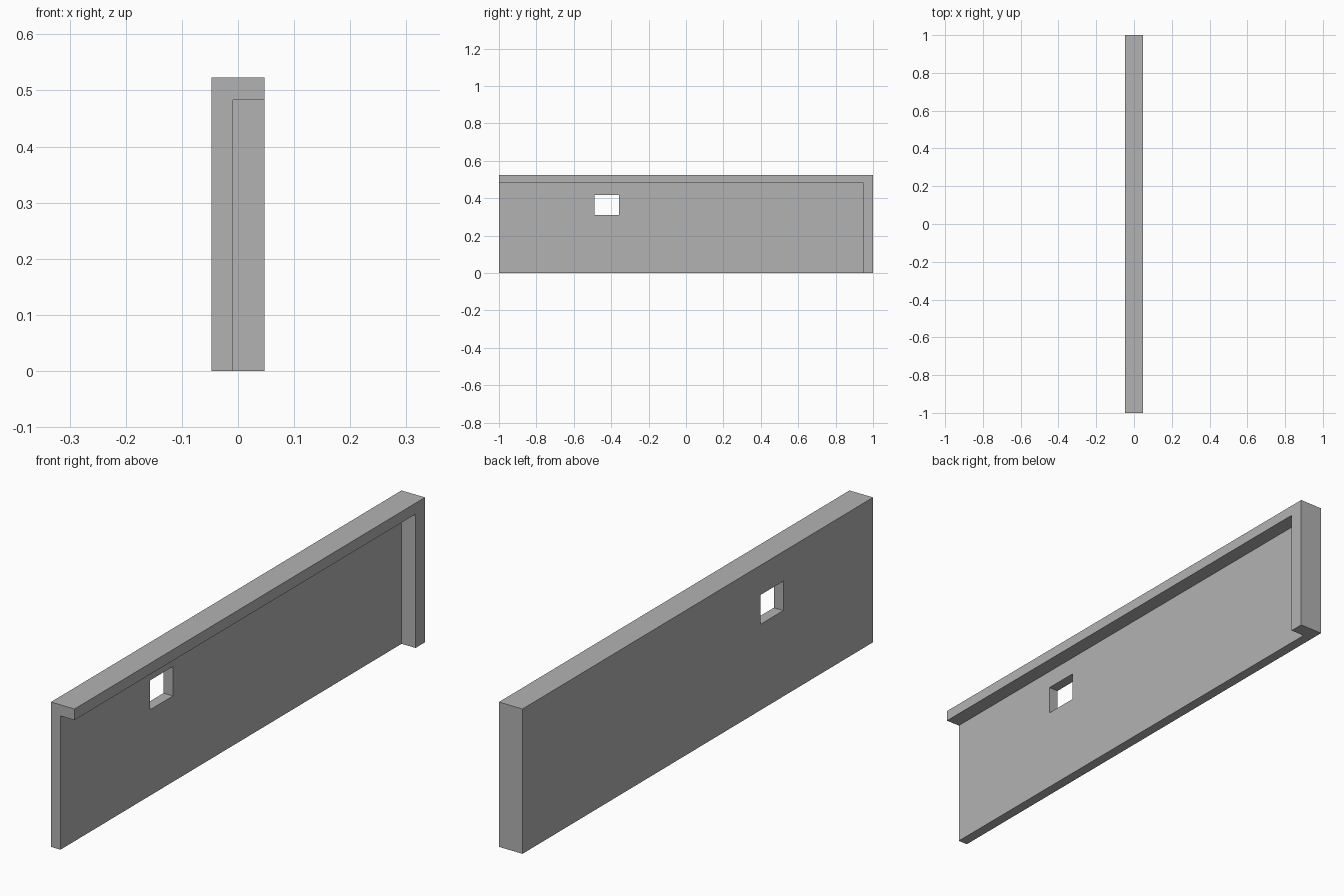
import bpy
import bmesh
from mathutils import Vector

cube = bpy.data.objects.get("Cube")
if cube:
    bpy.data.objects.remove(cube, do_unlink=True)

# Overall size and key positions
HALF_X, HALF_Y, HEIGHT = 0.047, 1.0, 0.523
SLAB_X = -0.009      # inner face of the thin slab
LIP_Z = 0.483        # underside of the top lip
LIP_Y = 0.946        # inner face of the end lip
OVER = 0.1           # cutter overshoot

grey = bpy.data.materials.new("plain_grey")
grey.use_nodes = True
colour = (0.448, 0.448, 0.448, 1.0)
grey.diffuse_color = colour
grey.node_tree.nodes["Principled BSDF"].inputs["Base Color"].default_value = colour


def box(name, low, high):
    """Make a box object spanning two opposite corners."""
    low, high = Vector(low), Vector(high)
    bm = bmesh.new()
    bmesh.ops.create_cube(bm, size=1.0)
    bmesh.ops.scale(bm, vec=high - low, verts=bm.verts)
    bmesh.ops.translate(bm, vec=(low + high) / 2, verts=bm.verts)
    mesh = bpy.data.meshes.new(name)
    bm.to_mesh(mesh)
    bm.free()
    mesh.materials.append(grey)
    obj = bpy.data.objects.new(name, mesh)
    bpy.context.collection.objects.link(obj)
    return obj


def cut(target, cutter):
    """Subtract the cutter from the target, then discard the cutter."""
    cutter.hide_render = True
    mod = target.modifiers.new(cutter.name, "BOOLEAN")
    mod.operation = "DIFFERENCE"
    mod.solver = "EXACT"
    mod.object = cutter
    bpy.context.view_layer.objects.active = target
    bpy.ops.object.modifier_apply(modifier=mod.name)
    bpy.data.objects.remove(cutter, do_unlink=True)


# Solid wall panel
wall = box("wall_panel", (-HALF_X, -HALF_Y, 0), (HALF_X, HALF_Y, HEIGHT))

# Recess on the left face, leaving a lip along the top and the back end
cut(wall, box("recess_cutter", (SLAB_X, -HALF_Y - OVER, -OVER),
              (HALF_X + OVER, LIP_Y, LIP_Z)))

# Small window through the slab
cut(wall, box("window_cutter", (-HALF_X - OVER, -0.488, 0.31),
              (HALF_X + OVER, -0.358, 0.416)))
